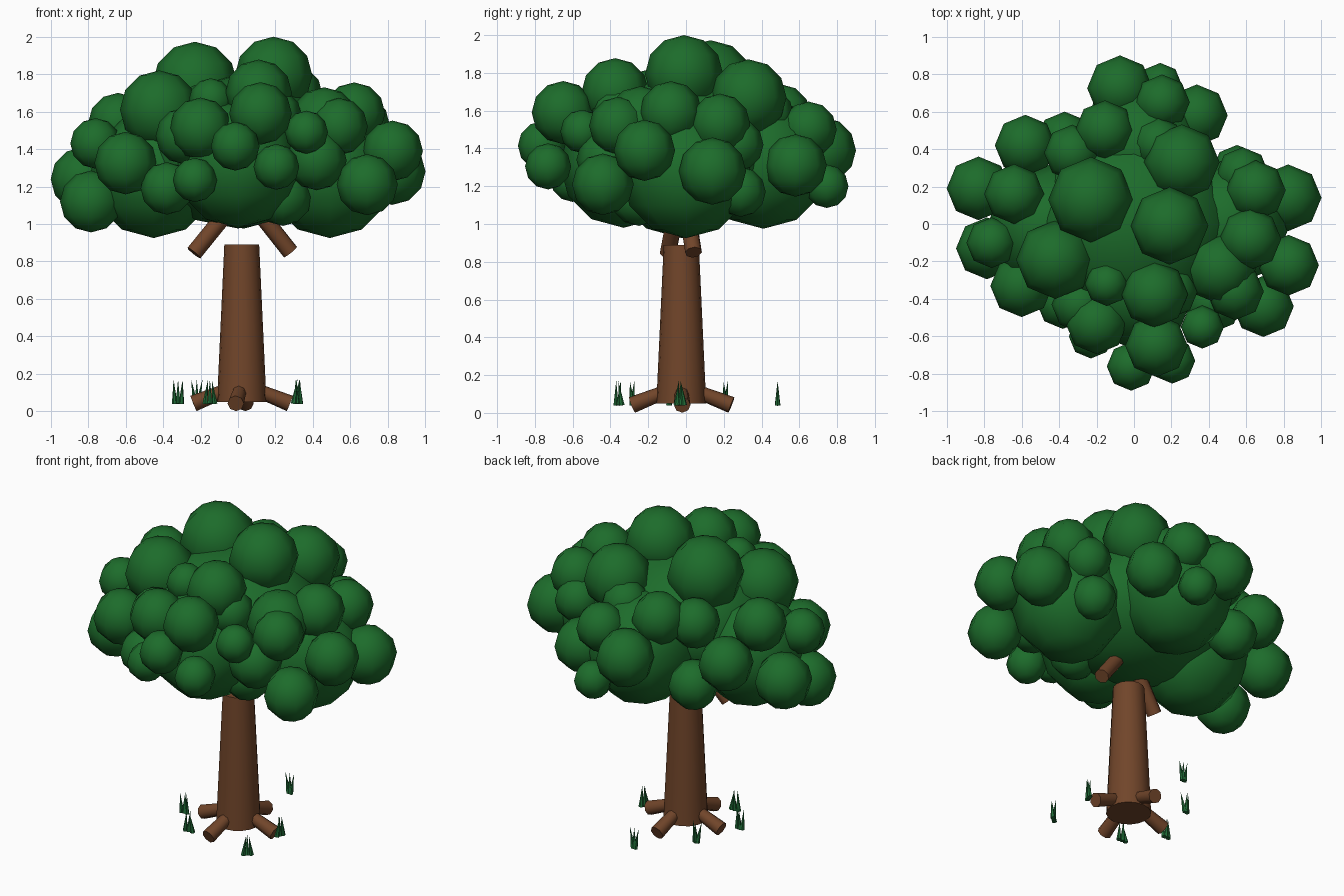
import bpy, math
from mathutils import Vector


def material(name, rgb):
    m = bpy.data.materials.new(name)
    m.diffuse_color = (*rgb, 1)
    return m


BARK = material("bark_brown", (0.165, 0.060, 0.023))
LEAF = material("leaf_green", (0.012, 0.150, 0.024))
GRASS = material("grass_green", (0.014, 0.150, 0.038))


def finish(name, mat):
    o = bpy.context.object
    o.name = name
    o.data.materials.append(mat)
    return o


def rod(name, a, b, ra, rb, sides, mat):
    """Tapered cylinder from point a to point b."""
    a, b = Vector(a), Vector(b)
    d = b - a
    bpy.ops.mesh.primitive_cone_add(vertices=sides, radius1=ra, radius2=rb, depth=d.length,
                                    location=(a + b) / 2,
                                    rotation=d.to_track_quat('Z', 'Y').to_euler())
    finish(name, mat)
    bpy.ops.object.shade_smooth_by_angle(angle=math.radians(50))


def puff(name, x, y, z, r, scale=(1, 1, 1)):
    """Rounded clump of leaves."""
    bpy.ops.mesh.primitive_uv_sphere_add(segments=8, ring_count=6, radius=r, location=(x, y, z))
    finish(name, LEAF).scale = scale
    bpy.ops.object.shade_smooth()


# Trunk
CX, CY = 0.02, -0.025
rod("trunk", (CX, CY, 0.05), (CX, CY, 0.89), 0.132, 0.093, 16, BARK)

# Roots: four stubs sloping outward and down
for i, (x, y) in enumerate([(0.277, -0.02), (0.04, 0.24), (-0.238, -0.02), (-0.012, -0.285)]):
    out = Vector((x, y, 0.042))
    inner = Vector((CX, CY, 0.145)).lerp(out, 0.3)
    rod(f"root_{i + 1}", out, inner, 0.044, 0.036, 8, BARK)

# Branches under the canopy
rod("left_branch", (-0.235, -0.095, 0.845), (-0.085, -0.06, 1.03), 0.045, 0.045, 8, BARK)
rod("right_branch", (0.28, 0.04, 0.85), (0.13, 0.01, 1.04), 0.045, 0.045, 8, BARK)

# Large canopy masses
puff("canopy_centre", 0, 0, 1.385, 0.43, (1.28, 1.22, 0.95))
puff("canopy_left", -0.45, -0.02, 1.265, 0.34)
puff("canopy_right", 0.49, 0.0, 1.27, 0.345)
puff("canopy_front", 0.0, -0.33, 1.32, 0.34)
puff("canopy_back", 0.03, 0.41, 1.32, 0.345)

# Smaller leaf clumps: x, y, z, radius
crown = [
    (-0.23, 0.13, 1.745, 0.228), (0.19, -0.01, 1.793, 0.207), (0.255, 0.33, 1.67, 0.202),
    (0.11, -0.375, 1.70, 0.178), (-0.42, -0.19, 1.61, 0.21), (0.20, -0.36, 1.58, 0.14),
]
left = [
    (-0.64, 0.16, 1.54, 0.16), (-0.76, -0.10, 1.43, 0.135), (-0.83, 0.19, 1.24, 0.17),
    (-0.60, -0.33, 1.325, 0.167), (-0.785, -0.13, 1.12, 0.165), (-0.58, 0.42, 1.37, 0.163),
]
front = [
    (0.12, -0.65, 1.59, 0.167), (-0.23, -0.60, 1.235, 0.118), (-0.20, -0.53, 1.51, 0.165),
    (-0.015, -0.76, 1.415, 0.13), (0.205, -0.73, 1.305, 0.122), (0.365, -0.55, 1.49, 0.115),
    (-0.145, -0.32, 1.66, 0.118), (0.42, -0.42, 1.34, 0.16), (-0.38, -0.42, 1.19, 0.14),
    (-0.29, -0.43, 1.47, 0.15), (0.24, -0.25, 1.145, 0.155),
]
right = [
    (0.46, -0.24, 1.54, 0.19), (0.62, -0.08, 1.59, 0.166), (0.65, 0.18, 1.53, 0.16),
    (0.823, 0.14, 1.28, 0.178), (0.825, -0.22, 1.39, 0.162), (0.69, -0.44, 1.21, 0.163),
    (0.54, -0.36, 1.52, 0.153), (0.55, 0.29, 1.17, 0.132), (0.58, 0.27, 1.42, 0.14),
]
back = [
    (-0.155, 0.50, 1.58, 0.16), (-0.075, 0.725, 1.39, 0.175), (0.15, 0.65, 1.50, 0.148),
    (0.335, 0.58, 1.31, 0.165), (0.14, 0.745, 1.20, 0.115), (-0.37, 0.45, 1.19, 0.15),
    (-0.33, 0.38, 1.55, 0.15), (0.13, 0.43, 1.58, 0.14),
]
for side, clumps in dict(crown=crown, left=left, front=front, right=right, back=back).items():
    for i, c in enumerate(clumps):
        puff(f"{side}_leaf_clump_{i + 1}", *c)

# Grass tufts: x, y, fan direction in degrees, base spread, tip spread, sideways lean
tufts = [
    (-0.32, -0.09, 0, 0.018, 0.024, 0.01), (-0.15, -0.285, 0, 0.026, 0.010, 0.012),
    (0.315, -0.355, 40, 0.024, 0.008, 0.012), (0.32, -0.03, 70, 0.022, 0.005, 0.01),
    (0.03, 0.485, 0, 0.008, 0.030, 0), (-0.22, 0.21, 0, 0.008, 0.030, 0.012),
]
for i, (x, y, deg, base, tip, lean) in enumerate(tufts):
    a = math.radians(deg)
    fan = Vector((math.cos(a), math.sin(a), 0))
    across = Vector((-math.sin(a), math.cos(a), 0))
    for k in (-1, 0, 1):
        foot = Vector((x, y, 0.04)) + fan * base * k
        top = Vector((x, y, 0.17)) + fan * tip * k + across * lean * (1 if k == 0 else -1)
        rod(f"grass_blade_{i + 1}_{k + 2}", foot, top, 0.015, 0.0, 6, GRASS)
